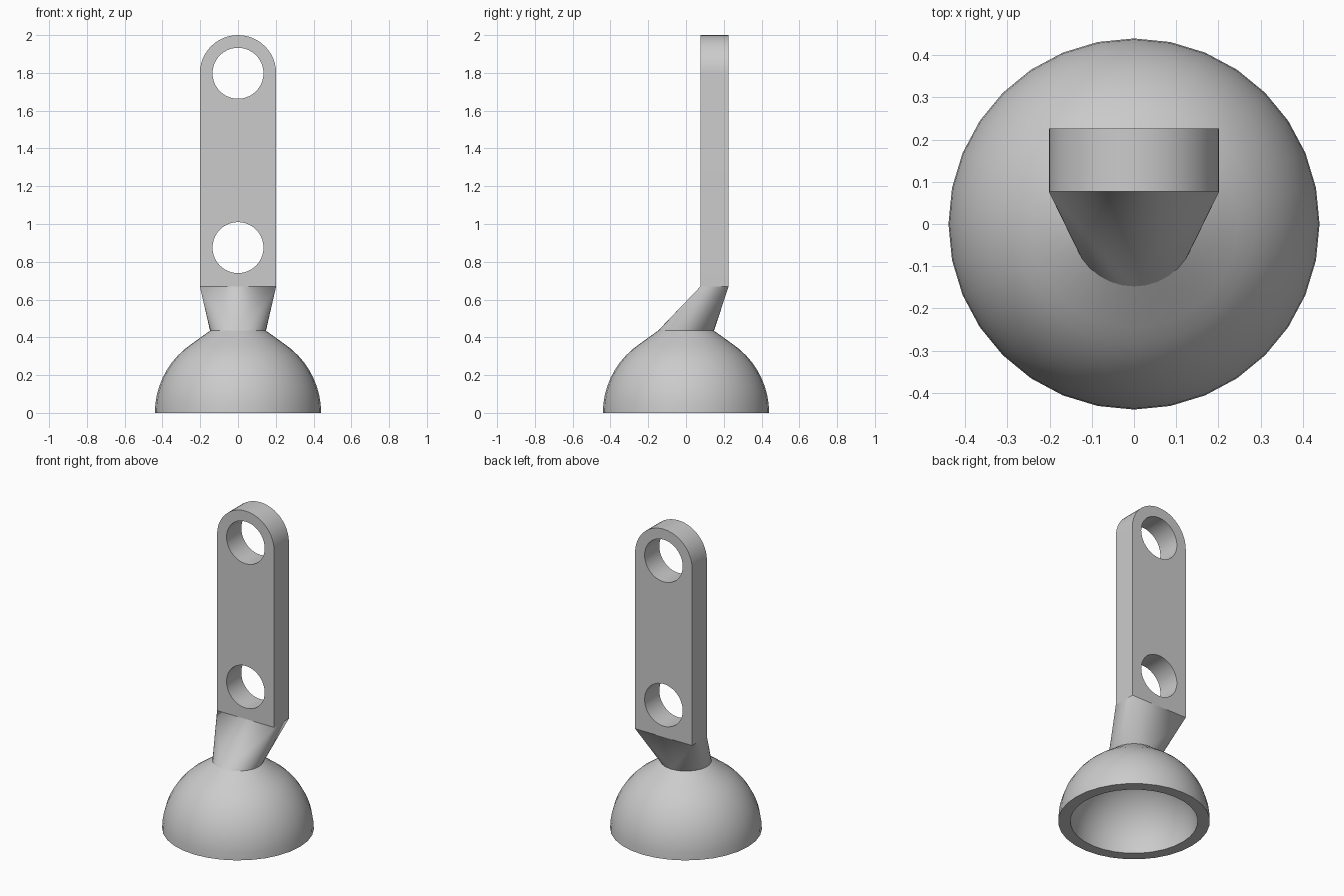
import bpy, bmesh, math

if "Cube" in bpy.data.objects:
    bpy.data.objects.remove(bpy.data.objects["Cube"])

SEG = 32
R_OUT, R_IN = 0.44, 0.37          # cup radii
NECK_R, NECK_Z = 0.148, 0.435     # round foot of the neck
HALF_W, Y0, Y1 = 0.202, 0.077, 0.226   # bar width and depth range
BAR_Z, ARCH_Z, HOLE_R = 0.67, 1.798, 0.135

grey = bpy.data.materials.new("light grey")
grey.diffuse_color = (0.6, 0.6, 0.6, 1)
grey.use_nodes = True
grey.node_tree.nodes["Principled BSDF"].inputs["Base Color"].default_value = grey.diffuse_color


def finish(obj, angle=30):
    obj.data.materials.clear()
    obj.data.materials.append(grey)
    bpy.ops.object.select_all(action='DESELECT')
    obj.select_set(True)
    bpy.context.view_layer.objects.active = obj
    bpy.ops.object.shade_smooth_by_angle(angle=math.radians(angle))


def make_object(name, bm):
    bmesh.ops.recalc_face_normals(bm, faces=bm.faces)
    mesh = bpy.data.meshes.new(name)
    bm.to_mesh(mesh)
    bm.free()
    obj = bpy.data.objects.new(name, mesh)
    bpy.context.collection.objects.link(obj)
    return obj


def circle(r, cz=0.0, n=SEG, a0=0.0, a1=2 * math.pi, closed=True):
    steps = n if closed else n - 1
    return [(r * math.cos(a0 + (a1 - a0) * i / steps),
             cz + r * math.sin(a0 + (a1 - a0) * i / steps)) for i in range(n)]


# hollow cup: outer dome flaring into the neck, flat rim, inner dome
profile = [(NECK_R, NECK_Z)]
profile += [(R_OUT * math.cos(a), R_OUT * math.sin(a))
            for a in (math.radians(56 * (1 - i / 9)) for i in range(10))]
profile += [(R_IN * math.cos(a), R_IN * math.sin(a))
            for a in (math.radians(90 * i / 14) for i in range(15))]
bm = bmesh.new()
verts = [bm.verts.new((r, 0, z)) for r, z in profile]
edges = [bm.edges.new(pair) for pair in zip(verts, verts[1:])]
bmesh.ops.spin(bm, geom=verts + edges, cent=(0, 0, 0), axis=(0, 0, 1),
               angle=2 * math.pi, steps=SEG, use_merge=True)
bmesh.ops.remove_doubles(bm, verts=bm.verts, dist=1e-4)
finish(make_object("cup", bm))

# neck: hull from the round foot to the offset rectangular bar
bm = bmesh.new()
for x, y in circle(NECK_R):
    bm.verts.new((x, y, NECK_Z))
for x in (-HALF_W, HALF_W):
    for y in (Y0, Y1):
        bm.verts.new((x, y, BAR_Z))
bmesh.ops.convex_hull(bm, input=bm.verts)
bm.normal_update()
# the ends are open, where the cup and bar join on
bmesh.ops.delete(bm, geom=[f for f in bm.faces if abs(f.normal.z) > 0.999],
                 context='FACES_ONLY')
finish(make_object("neck", bm), 25)

# bar: rounded outline with two round holes, extruded in depth
curve = bpy.data.curves.new("bar", 'CURVE')
curve.dimensions = '2D'
curve.fill_mode = 'BOTH'
curve.extrude = (Y1 - Y0) / 2
outline = [(-HALF_W, BAR_Z), (HALF_W, BAR_Z)]
outline += circle(HALF_W, ARCH_Z, 25, 0, math.pi, closed=False)
for pts in (outline, circle(HOLE_R, ARCH_Z, 40), circle(HOLE_R, 0.875, 40)):
    spline = curve.splines.new('POLY')
    spline.points.add(len(pts) - 1)
    for p, (x, z) in zip(spline.points, pts):
        p.co = (x, z, 0, 1)
    spline.use_cyclic_u = True
flat = bpy.data.objects.new("bar_outline", curve)
bpy.context.collection.objects.link(flat)
bpy.context.view_layer.update()
bm = bmesh.new()
bm.from_mesh(flat.to_mesh())
flat.to_mesh_clear()
bpy.data.objects.remove(flat)
bmesh.ops.remove_doubles(bm, verts=bm.verts, dist=1e-4)
for v in bm.verts:
    x, z, d = v.co
    v.co = (x, (Y0 + Y1) / 2 - d, z)
bmesh.ops.delete(bm, geom=[f for f in bm.faces
                           if all(v.co.z < BAR_Z + 1e-3 for v in f.verts)],
                 context='FACES_ONLY')
finish(make_object("bar", bm))
